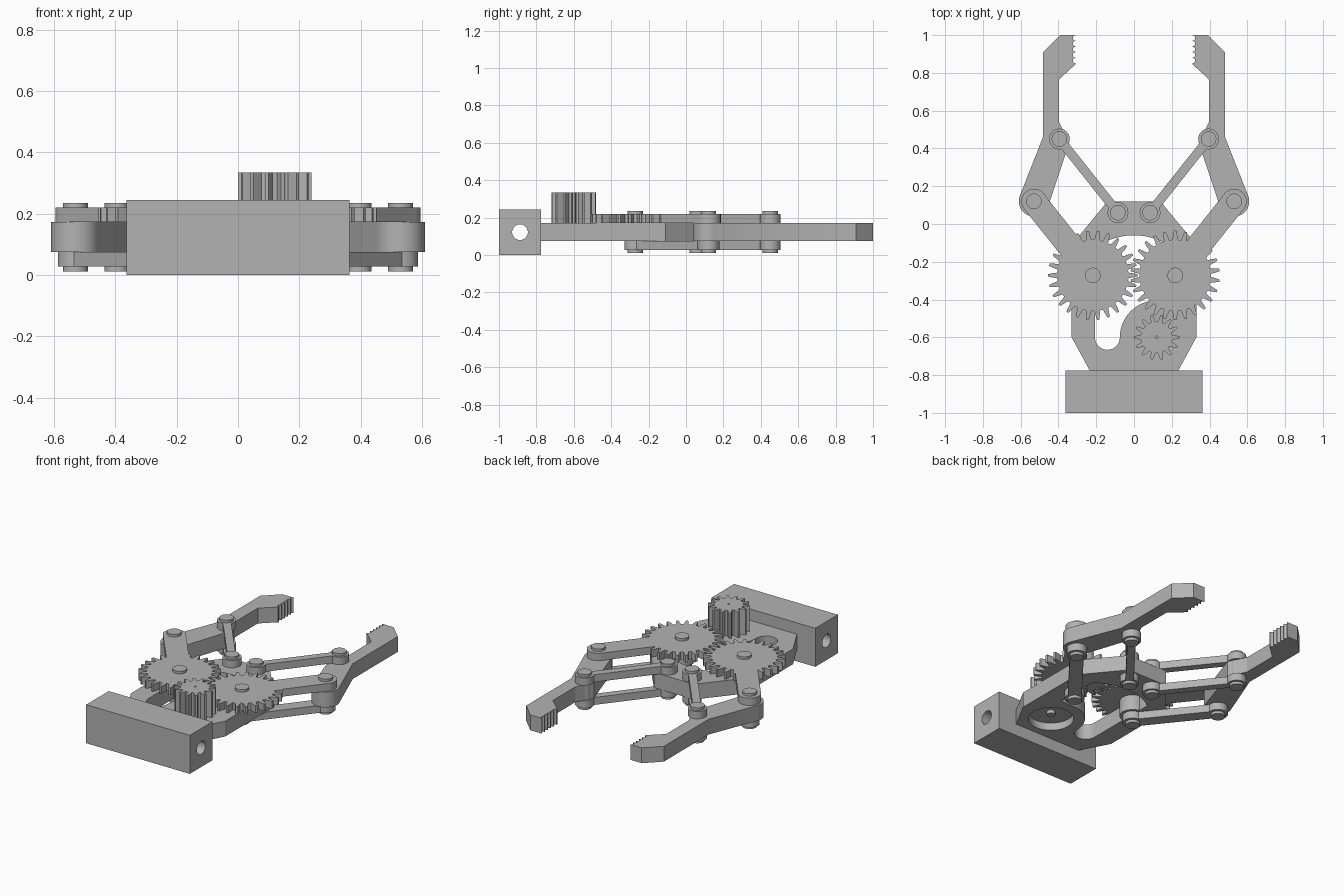
import bpy, bmesh
from math import sin, cos, pi, radians, atan2, asin, hypot

cube = bpy.data.objects.get("Cube")
if cube:
    bpy.data.objects.remove(cube)

grey = bpy.data.materials.new("plain_grey")
grey.use_nodes = True
GREY = (0.45, 0.45, 0.45, 1)
grey.diffuse_color = GREY
grey.node_tree.nodes["Principled BSDF"].inputs["Base Color"].default_value = GREY

# Layer heights
PLATE_LOW, PLATE_MID, PLATE_TOP = 0.075, 0.122, 0.172
ARM_LOW, ARM_TOP = 0.028, 0.219
PIN_LOW, PIN_TOP = 0.011, 0.235

# Joint positions on the +x side
GEAR, ELBOW, HUB, KNUCKLE = (0.218, -0.272), (0.53, 0.12), (0.085, 0.06), (0.395, 0.45)
MOTOR = (0.12, -0.6)


def arc(c, r, a0, a1, n=24):
    return [(c[0] + r * cos(radians(a0 + (a1 - a0) * i / n)),
             c[1] + r * sin(radians(a0 + (a1 - a0) * i / n))) for i in range(n + 1)]


def circle(c, r, n=40):
    return arc(c, r, 0, 360, n)[:-1]


def mirror(pts, s):
    return [(x * s, y) for x, y in pts]


def prism(name, loops, z0, z1):
    """Extrude closed outlines; inner loops become holes."""
    curve = bpy.data.curves.new(name, 'CURVE')
    curve.dimensions, curve.fill_mode = '2D', 'BOTH'
    curve.extrude = (z1 - z0) / 2
    for pts in loops:
        sp = curve.splines.new('POLY')
        sp.points.add(len(pts) - 1)
        for p, (x, y) in zip(sp.points, pts):
            p.co = (x, y, 0, 1)
        sp.use_cyclic_u = True
    temp = bpy.data.objects.new(name + "_outline", curve)
    bpy.context.collection.objects.link(temp)
    dg = bpy.context.evaluated_depsgraph_get()
    mesh = bpy.data.meshes.new_from_object(temp.evaluated_get(dg))
    bpy.data.objects.remove(temp)
    bm = bmesh.new()
    bm.from_mesh(mesh)
    bmesh.ops.remove_doubles(bm, verts=bm.verts, dist=1e-5)
    bmesh.ops.translate(bm, verts=bm.verts, vec=(0, 0, (z0 + z1) / 2))
    bmesh.ops.recalc_face_normals(bm, faces=bm.faces)
    bm.to_mesh(mesh)
    bm.free()
    mesh.materials.clear()
    mesh.materials.append(grey)
    ob = bpy.data.objects.new(name, mesh)
    bpy.context.collection.objects.link(ob)
    bpy.ops.object.select_all(action='DESELECT')
    ob.select_set(True)
    bpy.context.view_layer.objects.active = ob
    bpy.ops.object.shade_smooth_by_angle(angle=radians(25))
    return ob


def link(p, q, r, w):
    """Bar of half width w with round eyes of radius r at both ends."""
    d = atan2(q[1] - p[1], q[0] - p[0]) * 180 / pi
    a = asin(w / r) * 180 / pi
    return arc(q, r, d - 180 + a, d + 180 - a) + arc(p, r, d + a, d + 360 - a)


def gear(c, root, tip, teeth, phase=0.0):
    """Gear outline: each tooth narrows from root to tip."""
    pts = []
    profile = ((-0.5, 0), (-0.31, 0.06), (-0.22, 0.5), (-0.11, 1), (0.11, 1), (0.22, 0.5), (0.31, 0.06))
    for i in range(teeth):
        for f, h in profile:
            a, r = 2 * pi * (i + f + phase) / teeth, root + (tip - root) * h
            pts.append((c[0] + r * cos(a), c[1] + r * sin(a)))
    return pts


# Mounting block with a cross bore
block = prism("mounting_block", [[(-0.122, -0.1125), (0.122, -0.1125), (0.122, 0.1125), (-0.122, 0.1125)],
                                 circle((0, 0), 0.042)], -0.363, 0.363)
block.rotation_euler = (0, pi / 2, 0)
block.location = (0, -0.8875, 0.122)

# Frame plate: two layers around an open middle, the lower one with a motor seat
half = [(0.235, -0.775), (0.33, -0.6), (0.33, -0.11), (0.14, 0.12)]
outline = half + mirror(half, -1)[::-1]
opening = (arc((-0.141, -0.6), 0.066, 180, 360, 20) + arc(MOTOR, 0.195, 180, 90, 20)
           + [(0.207, -0.405)] + arc((0, -0.41), 0.35, 54, 126, 24))
opening.append((-0.207, -0.127))
prism("frame_plate_upper", [outline, opening], PLATE_MID, PLATE_TOP)
prism("frame_plate_lower", [outline, opening, circle(MOTOR, 0.13)], PLATE_LOW, PLATE_MID)
prism("motor_shaft", [circle(MOTOR, 0.025, 20)], 0.1, PLATE_MID)

# Drive pinion
prism("drive_pinion", [gear(MOTOR, 0.082, 0.12, 14), circle(MOTOR, 0.007, 12)], PLATE_TOP, 0.334)

# Scalloped gripping edge of a jaw
grip = []
for i in range(5):
    grip += arc((0.31, 0.985 - 0.03 * i), 0.014, 90, -90, 6)

for s, side in ((1, "left"), (-1, "right")):
    g, e, h, k = mirror([GEAR, ELBOW, HUB, KNUCKLE], s)

    # Gear, its swing arm and axle boss
    prism(side + "_gear", [gear(g, 0.188, 0.237, 26, 0.5 if s > 0 else 0)], PLATE_TOP, ARM_TOP)
    prism(side + "_gear_arm", [link(g, e, 0.066, 0.0655)], PLATE_TOP, ARM_TOP)
    prism(side + "_axle_boss", [circle(g, 0.075)], PLATE_LOW, PLATE_TOP)

    # Lower arm and the pair of parallel links
    prism(side + "_lower_arm", [link(g, e, 0.058, 0.04)], ARM_LOW, PLATE_LOW)
    prism(side + "_upper_link", [link(h, k, 0.055, 0.024)], PLATE_TOP, ARM_TOP)
    prism(side + "_lower_link", [link(h, k, 0.055, 0.024)], ARM_LOW, PLATE_LOW)

    # Finger with angled jaw
    finger = (arc(ELBOW, 0.08, 201.5, 381.5) + [(0.482, 0.46), (0.482, 0.91), (0.39, 1.0), (0.31, 1.0)]
              + grip + [(0.31, 0.845), (0.397, 0.765), (0.397, 0.54), (0.342, 0.43)])
    prism(side + "_finger", [mirror(finger, s)], PLATE_LOW, PLATE_TOP)

    # Joint pins
    for joint, c in (("axle", g), ("elbow", e), ("hub", h), ("knuckle", k)):
        prism(f"{side}_{joint}_pin", [circle(c, 0.041, 32)], PIN_LOW, PIN_TOP)
